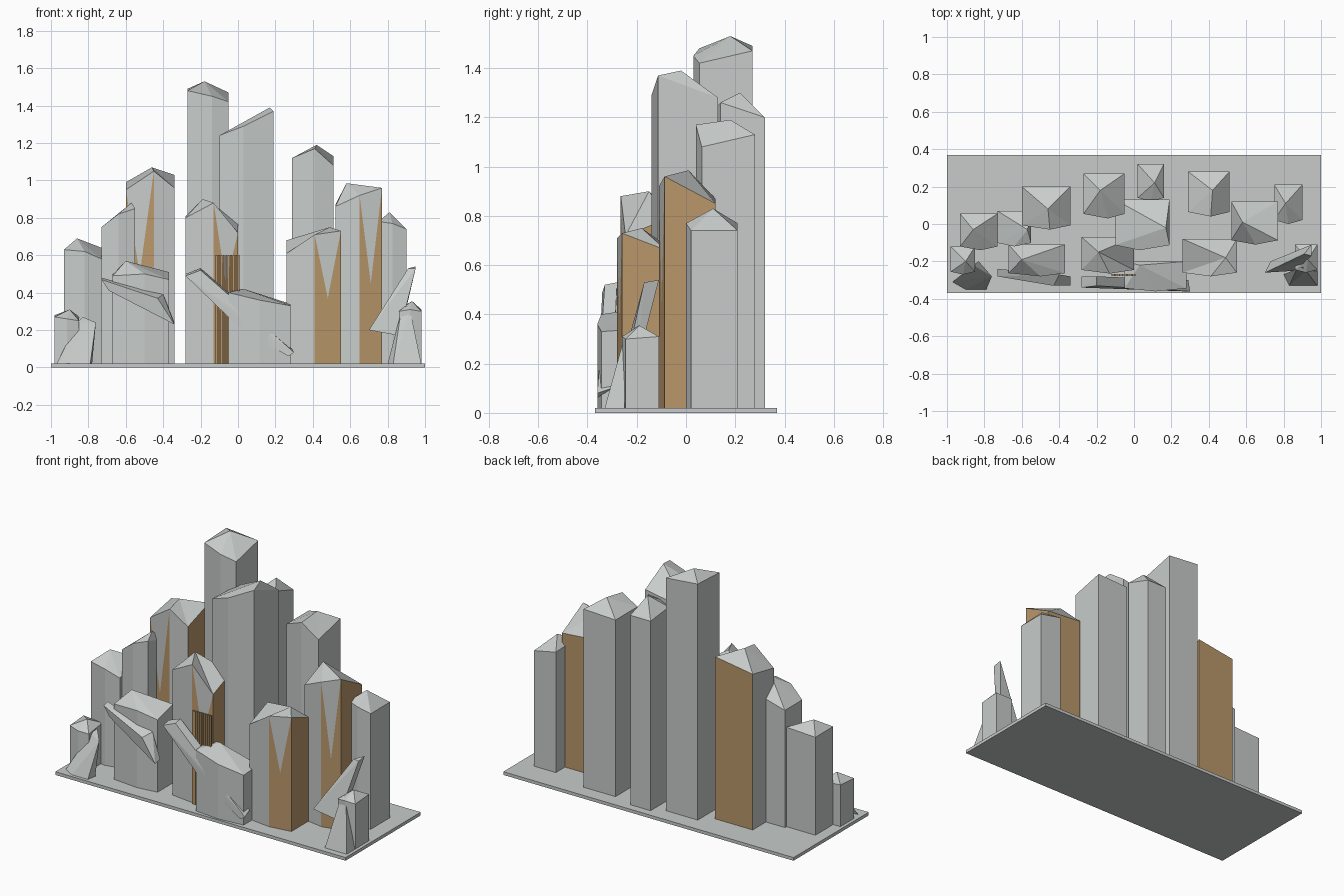
import bpy
import bmesh

default = bpy.data.objects.get("Cube")
if default:
    bpy.data.objects.remove(default, do_unlink=True)

FLOOR = .02


def make_material(name, color):
    mat = bpy.data.materials.new(name)
    mat.use_nodes = True
    mat.diffuse_color = color
    mat.node_tree.nodes["Principled BSDF"].inputs["Base Color"].default_value = color
    return mat


STONE = make_material("pale_grey_stone", (.57, .6, .59, 1))
BROWN = make_material("warm_brown", (.49, .31, .145, 1))


def finish(name, bm, materials):
    bmesh.ops.recalc_face_normals(bm, faces=bm.faces)
    mesh = bpy.data.meshes.new(name)
    bm.to_mesh(mesh)
    bm.free()
    for mat in materials:
        mesh.materials.append(mat)
    obj = bpy.data.objects.new(name, mesh)
    bpy.context.collection.objects.link(obj)
    return obj


def box(name, x, y, z, mat):
    bm = bmesh.new()
    bmesh.ops.create_cube(bm, size=1)
    for v in bm.verts:
        v.co = [lo if c < 0 else hi for c, (lo, hi) in zip(v.co, (x, y, z))]
    return finish(name, bm, [mat])


def crystal(name, x, y, apex, tops, mid=None, notch=None, panel=1):
    """Five-sided column with a faceted tip.
    tops: heights at front -x, front middle, front +x, back +x, back -x.
    notch: makes the front panel, +x side and back brown, with a grey point
    reaching down the front panel to this height."""
    bulge = (y[1] - y[0]) * .1
    if mid is None:
        mid = (x[0] + x[1]) / 2
    plan = [(x[0], y[0] + bulge), (mid, y[0]), (x[1], y[0] + bulge),
            (x[1], y[1]), (x[0], y[1])]
    bm = bmesh.new()
    low = [bm.verts.new((px, py, FLOOR)) for px, py in plan]
    top = [bm.verts.new((px, py, h)) for (px, py), h in zip(plan, tops)]
    tip = bm.verts.new(apex)
    bm.faces.new(low)
    count = len(plan)
    for i in range(count):
        j = (i + 1) % count
        bm.faces.new((top[i], top[j], tip))
        if notch and i == panel:
            point = bm.verts.new((low[i].co + low[j].co) / 2)
            point.co.z = notch
            bm.faces.new((top[i], point, top[j]))
            for part in ((low[i], point, top[i]), (low[i], low[j], point),
                         (low[j], top[j], point)):
                bm.faces.new(part).material_index = 1
        else:
            side = bm.faces.new((low[i], low[j], top[j], top[i]))
            if notch and i in (2, 3):
                side.material_index = 1
    return finish(name, bm, [STONE, BROWN])


def shard(name, *points):
    """Loose angular slab wrapped around its corner points."""
    bm = bmesh.new()
    verts = [bm.verts.new(p) for p in points]
    result = bmesh.ops.convex_hull(bm, input=verts)
    spare = {v for v in result["geom_interior"] if isinstance(v, bmesh.types.BMVert)}
    bmesh.ops.delete(bm, geom=list(spare), context="VERTS")
    return finish(name, bm, [STONE])


# Base plate
box("base_plate", (-1, 1), (-.37, .37), (0, FLOOR), STONE)

# Back row of tall crystals
crystal("tallest_crystal", x=(-.27, -.05), y=(.03, .27), apex=(-.18, .18, 1.53),
        tops=(1.48, 1.45, 1.42, 1.47, 1.49), mid=-.14)
crystal("rear_middle_crystal", x=(.02, .16), y=(.12, .32), apex=(.11, .22, 1.3),
        tops=(1.22, 1.24, 1.26, 1.2, 1.2))
crystal("rear_left_crystal", x=(.29, .51), y=(.04, .28), apex=(.42, .18, 1.19),
        tops=(1.12, 1.17, 1.08, 1.13, 1.12), mid=.41)
crystal("rear_right_crystal", x=(-.6, -.34), y=(-.03, .2), apex=(-.46, .08, 1.07),
        tops=(.95, 1.05, .96, 1.03, .99), mid=-.45, notch=.5, panel=0)

# Middle row
crystal("central_crystal", x=(-.1, .19), y=(-.14, .13), apex=(.17, -.02, 1.39),
        tops=(1.24, 1.29, 1.37, 1.28, 1.23), mid=.03)
crystal("mid_left_crystal", x=(.52, .77), y=(-.11, .12), apex=(.58, .01, .985),
        tops=(.86, .92, .96, .85, .87), mid=.65, notch=.45)
crystal("outer_left_crystal", x=(.75, .9), y=(0, .21), apex=(.81, .11, .83),
        tops=(.78, .77, .74, .74, .77))
crystal("mid_right_crystal", x=(-.73, -.55), y=(-.12, .07), apex=(-.57, -.03, .88),
        tops=(.75, .82, .85, .8, .75))
crystal("outer_right_crystal", x=(-.93, -.73), y=(-.14, .055), apex=(-.86, -.03, .69),
        tops=(.63, .62, .58, .64, .63), mid=-.82)

# Front row
crystal("front_left_crystal", x=(.26, .55), y=(-.28, -.08), apex=(.49, -.18, .75),
        tops=(.61, .71, .73, .66, .68), mid=.41, notch=.37)
crystal("gate_crystal", x=(-.28, 0), y=(-.265, -.07), apex=(-.19, -.15, .9),
        tops=(.8, .88, .72, .79, .81), mid=-.13, notch=.45)
crystal("front_right_crystal", x=(-.67, -.37), y=(-.28, -.11), apex=(-.6, -.19, .57),
        tops=(.49, .5, .47, .51, .5), mid=-.5)
crystal("low_front_crystal", x=(-.05, .28), y=(-.36, -.2), apex=(.03, -.22, .42),
        tops=(.4, .36, .33, .34, .41))
crystal("small_right_crystal", x=(-.98, -.85), y=(-.27, -.12), apex=(-.9, -.2, .31),
        tops=(.27, .26, .25, .27, .28))
crystal("small_left_crystal", x=(.86, .98), y=(-.26, -.11), apex=(.93, -.19, .355),
        tops=(.3, .31, .3, .31, .31))

# Fallen and leaning shards
shard("fallen_right_slab",
      (-.73, -.24, .48), (-.73, -.28, .47), (-.69, -.28, .41), (-.68, -.25, .41),
      (-.4, -.27, .39), (-.43, -.33, .37), (-.34, -.28, .24), (-.34, -.33, .23))
shard("fallen_central_slab",
      (-.28, -.28, .5), (-.28, -.34, .49), (-.2, -.28, .53), (-.2, -.33, .52),
      (.02, -.35, .2), (.29, -.3, .1), (.3, -.36, .08), (.27, -.36, .06))
shard("fallen_left_slab",
      (.7, -.26, .2), (.73, -.2, .21), (.86, -.25, .17), (.87, -.2, .19),
      (.91, -.16, .53), (.95, -.11, .54), (.95, -.17, .53))
shard("leaning_right_spike",
      (-.97, -.31, FLOOR), (-.9, -.35, FLOOR), (-.79, -.35, FLOOR), (-.78, -.29, FLOOR),
      (-.83, -.2, .27), (-.86, -.22, .24), (-.76, -.28, .24))
shard("leaning_left_spike",
      (.8, -.27, FLOOR), (.83, -.33, FLOOR), (.98, -.33, FLOOR), (.98, -.25, FLOOR),
      (.9, -.23, .33), (.87, -.24, .29), (.92, -.25, .31))

# Gate made of thin upright bars
BARS = 10
for i in range(BARS):
    left = -.12 + i * .013
    box(f"gate_bar_{i}", (left, left + .01), (-.278, -.268), (FLOOR, .6), BROWN)
